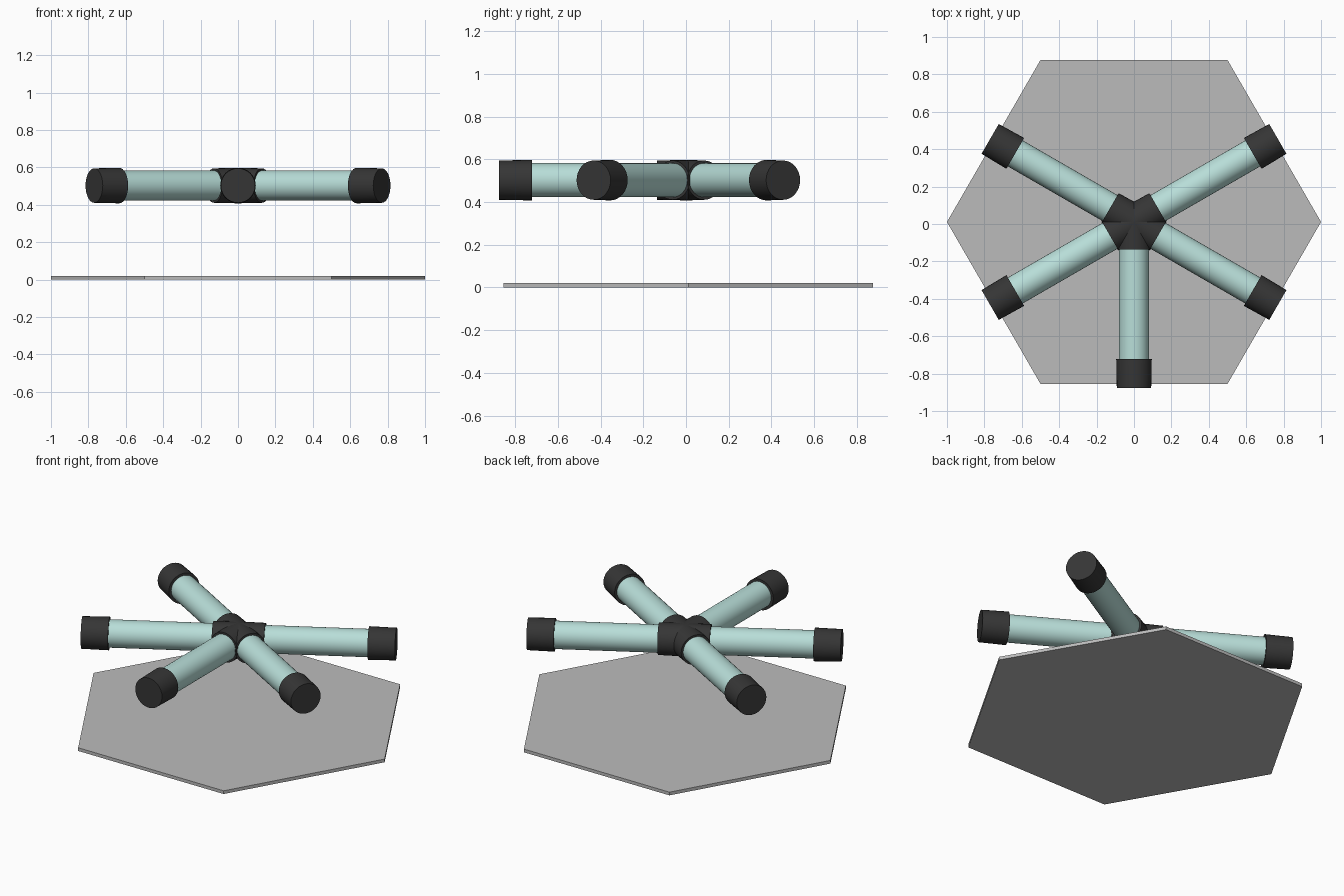
import bpy, math
from mathutils import Vector

if "Cube" in bpy.data.objects:
    bpy.data.objects.remove(bpy.data.objects["Cube"])

CY, CZ = 0.011, 0.503      # hub centre
LENGTH = 0.888             # arm length from hub centre to tip


def material(name, rgb):
    m = bpy.data.materials.new(name)
    m.diffuse_color = (*rgb, 1)
    m.use_nodes = True
    m.node_tree.nodes["Principled BSDF"].inputs["Base Color"].default_value = m.diffuse_color
    return m


GREY = material("plate_grey", (0.50, 0.50, 0.50))
TEAL = material("pale_teal", (0.48, 0.73, 0.69))
DARK = material("dark_rubber", (0.036, 0.036, 0.036))


def rod(name, angle, start, end, r_start, r_end, mat):
    """Round (optionally tapered) rod lying along a horizontal direction from the hub."""
    d = Vector((math.cos(angle), math.sin(angle), 0))
    mid = Vector((0, CY, CZ)) + d * (start + end) / 2
    bpy.ops.mesh.primitive_cone_add(vertices=32, radius1=r_start, radius2=r_end,
                                    depth=end - start, location=mid,
                                    rotation=d.to_track_quat('Z', 'Y').to_euler())
    ob = bpy.context.object
    ob.name = name
    ob.data.materials.append(mat)
    bpy.ops.object.shade_smooth_by_angle(angle=math.radians(35))


# hexagonal base plate with corners on the x axis
bpy.ops.mesh.primitive_cylinder_add(vertices=6, radius=1, depth=0.02,
                                    location=(0, CY, 0.01),
                                    rotation=(0, 0, math.radians(30)))
plate = bpy.context.object
plate.name = "base_plate"
plate.data.materials.append(GREY)

# five arms: tube, hub sleeve and end cap (none pointing to the back)
for i, deg in enumerate((30, 150, 210, 270, 330), 1):
    a = math.radians(deg)
    rod(f"tube_{i}", a, 0.0, LENGTH - 0.02, 0.08, 0.08, TEAL)
    rod(f"hub_sleeve_{i}", a, 0.0, 0.148, 0.095, 0.092, DARK)
    rod(f"end_cap_{i}", a, LENGTH - 0.155, LENGTH, 0.095, 0.092, DARK)

# fix the plate orientation: a corner must lie on +x
bpy.context.view_layer.update()
top = max((plate.matrix_world @ v.co).x for v in plate.data.vertices)
if top < 0.99:
    plate.rotation_euler.z = 0.0
    bpy.context.view_layer.update()
    if max((plate.matrix_world @ v.co).x for v in plate.data.vertices) < 0.99:
        plate.rotation_euler.z = math.radians(90)
